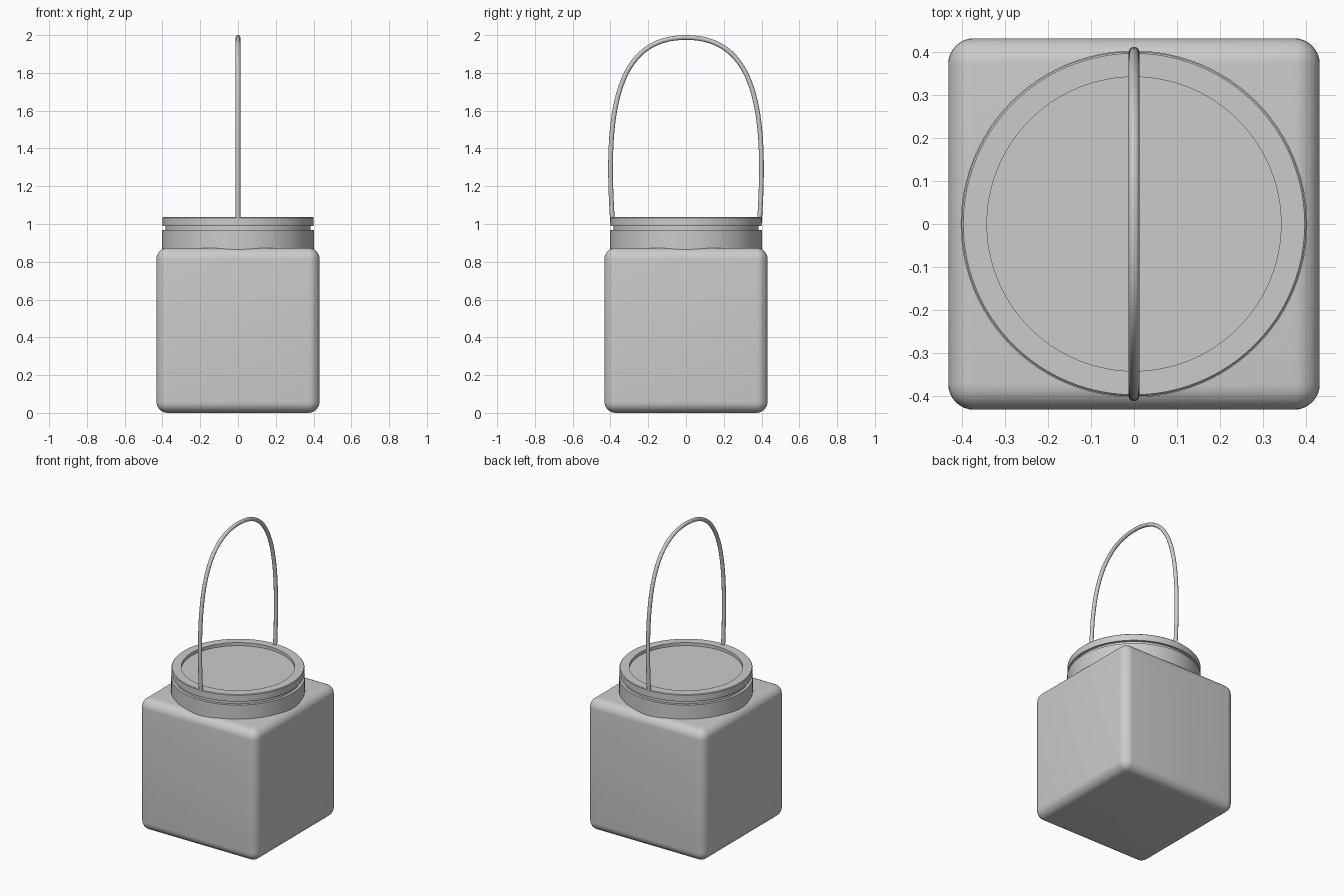
import bpy
import bmesh
import math

if "Cube" in bpy.data.objects:
    bpy.data.objects.remove(bpy.data.objects["Cube"], do_unlink=True)

# One plain grey for every part
grey = bpy.data.materials.new("plain grey")
grey.use_nodes = True
colour = (0.6, 0.6, 0.6, 1)
grey.diffuse_color = colour
grey.node_tree.nodes["Principled BSDF"].inputs["Base Color"].default_value = colour


def finish(obj, name):
    """Name a part, colour it and smooth it with sharp edges kept."""
    obj.name = name
    obj.data.name = name
    obj.data.materials.append(grey)
    bpy.ops.object.select_all(action='DESELECT')
    obj.select_set(True)
    bpy.context.view_layer.objects.active = obj
    if obj.type == 'MESH':
        bpy.ops.object.shade_smooth_by_angle(angle=math.radians(35))


def lathe(name, profile, segments=96):
    """Spin a (radius, height) profile about z."""
    bm = bmesh.new()
    verts = [bm.verts.new((r, 0, z)) for r, z in profile]
    edges = [bm.edges.new(pair) for pair in zip(verts, verts[1:])]
    bmesh.ops.spin(bm, geom=verts + edges, cent=(0, 0, 0), axis=(0, 0, 1),
                   angle=math.tau, steps=segments)
    bmesh.ops.remove_doubles(bm, verts=bm.verts, dist=0.0001)
    bmesh.ops.recalc_face_normals(bm, faces=bm.faces)
    mesh = bpy.data.meshes.new(name)
    bm.to_mesh(mesh)
    bm.free()
    obj = bpy.data.objects.new(name, mesh)
    bpy.context.collection.objects.link(obj)
    finish(obj, name)


# Square jar with rounded edges
width, height = 0.864, 0.874
bpy.ops.mesh.primitive_cube_add(size=1, location=(0, 0, height / 2))
jar = bpy.context.object
jar.scale = (width, width, height)
bpy.ops.object.transform_apply(location=False, rotation=False, scale=True)
bevel = jar.modifiers.new("rounded edges", 'BEVEL')
bevel.width = 0.06
bevel.segments = 8
bpy.ops.object.modifier_apply(modifier=bevel.name)
finish(jar, "jar")

# Round neck, narrowing to the groove under the lid
lathe("neck", [(0, 0.8), (0.403, 0.8), (0.403, 0.968), (0.385, 0.968),
               (0.385, 0.995), (0, 0.995)])

# Lid with a raised rim around a sunken disc
lathe("lid", [(0, 0.99), (0.401, 0.99), (0.401, 1.032), (0.397, 1.036),
              (0.342, 1.036), (0.342, 1.016), (0, 1.016)])

# Wire handle arching from front to back
curve = bpy.data.curves.new("handle", 'CURVE')
curve.dimensions = '3D'
curve.bevel_depth = 0.0125
curve.bevel_resolution = 4
curve.resolution_u = 32
curve.use_fill_caps = True
arch = curve.splines.new('BEZIER')
arch.bezier_points.add(2)
top = 1.9875
for point, side in zip(arch.bezier_points, (-1, 0, 1)):
    point.handle_left_type = point.handle_right_type = 'FREE'
    if side:
        point.co = (0, side * 0.388, 1.0)
        point.handle_left = point.handle_right = (0, side * 0.43, 1.6)
    else:
        point.co = (0, 0, top)
        point.handle_left = (0, -0.37, top)
        point.handle_right = (0, 0.37, top)
handle = bpy.data.objects.new("handle", curve)
bpy.context.collection.objects.link(handle)
bpy.context.view_layer.objects.active = handle
bpy.ops.object.select_all(action='DESELECT')
handle.select_set(True)
bpy.ops.object.convert(target='MESH')
finish(bpy.context.object, "handle")
